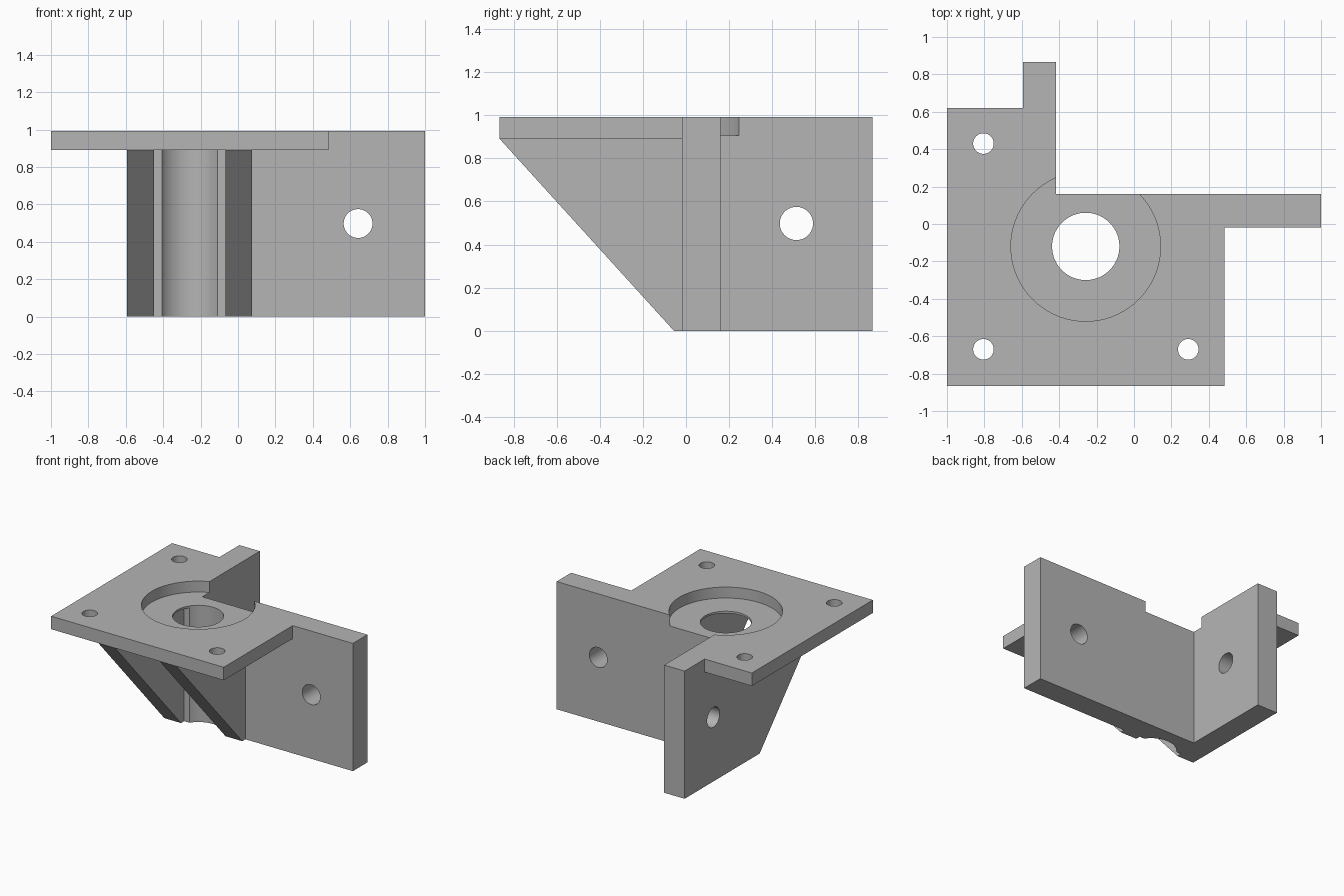
import bpy
import bmesh
import math
from mathutils import Matrix, Vector

cube = bpy.data.objects.get("Cube")
if cube:
    bpy.data.objects.remove(cube, do_unlink=True)

# Main dimensions
TOP, PLATE_Z, FLOOR_Z = 0.992, 0.891, 0.907
FRONT, BACK = -0.865, 0.865
WALL_FRONT, WALL_BACK = -0.018, 0.16
WALL_LEFT, WALL_RIGHT = -0.594, -0.418
BORE = (-0.258, -0.12)

grey = bpy.data.materials.new("plain_grey")
grey.use_nodes = True
colour = (0.46, 0.46, 0.46, 1)
grey.diffuse_color = colour
grey.node_tree.nodes["Principled BSDF"].inputs["Base Color"].default_value = colour


def finish(name, bm):
    bmesh.ops.recalc_face_normals(bm, faces=bm.faces)
    mesh = bpy.data.meshes.new(name)
    bm.to_mesh(mesh)
    bm.free()
    mesh.materials.append(grey)
    obj = bpy.data.objects.new(name, mesh)
    bpy.context.collection.objects.link(obj)
    return obj


def prism(name, points, direction):
    """Extrude a closed 3D outline along a direction."""
    bm = bmesh.new()
    face = bm.faces.new([bm.verts.new(p) for p in points])
    result = bmesh.ops.extrude_face_region(bm, geom=[face], use_keep_orig=True)
    moved = [v for v in result["geom"] if isinstance(v, bmesh.types.BMVert)]
    bmesh.ops.translate(bm, verts=moved, vec=direction)
    return finish(name, bm)


def cutter(name, centre, radius, depth, axis="Z"):
    turn = {"X": Matrix.Rotation(math.pi / 2, 4, "Y"),
            "Y": Matrix.Rotation(math.pi / 2, 4, "X"),
            "Z": Matrix.Identity(4)}[axis]
    bm = bmesh.new()
    bmesh.ops.create_cone(bm, cap_ends=True, segments=72, radius1=radius,
                          radius2=radius, depth=depth,
                          matrix=Matrix.Translation(Vector(centre)) @ turn)
    obj = finish(name, bm)
    obj.hide_render = True
    return obj


def combine(body, other, operation):
    mod = body.modifiers.new(other.name, "BOOLEAN")
    mod.operation, mod.solver, mod.object = operation, "EXACT", other
    bpy.context.view_layer.objects.active = body
    bpy.ops.object.modifier_apply(modifier=mod.name)
    bpy.data.objects.remove(other, do_unlink=True)


# Two upright walls meeting in a corner
walls = [(WALL_LEFT, WALL_FRONT), (1, WALL_FRONT), (1, WALL_BACK),
         (WALL_RIGHT, WALL_BACK), (WALL_RIGHT, BACK), (WALL_LEFT, BACK)]
bracket = prism("corner_bracket", [(x, y, 0) for x, y in walls], (0, 0, TOP))

# Flat mounting plate wrapped around the outside of the corner
plate = [(-1, FRONT), (0.483, FRONT), (0.483, WALL_FRONT),
         (WALL_LEFT, WALL_FRONT), (WALL_LEFT, 0.62), (-1, 0.62)]
combine(bracket, prism("mounting_plate", [(x, y, PLATE_Z) for x, y in plate],
                       (0, 0, TOP - PLATE_Z)), "UNION")

# Sloping gussets under the plate, either side of the bore
profile = [(WALL_FRONT, 0), (-0.056, 0), (FRONT, PLATE_Z), (WALL_FRONT, PLATE_Z)]
for side, x in (("right", WALL_LEFT), ("left", -0.068)):
    combine(bracket, prism(side + "_gusset", [(x, y, z) for y, z in profile],
                           (0.144, 0, 0)), "UNION")

# Round recess, central bore and screw holes
cuts = [cutter("recess", (*BORE, FLOOR_Z + 0.2), 0.4, 0.4),
        cutter("bore", (*BORE, 0.5), 0.18, 2),
        cutter("front_wall_hole", (0.642, 0.07, 0.498), 0.077, 0.6, "Y"),
        cutter("side_wall_hole", (-0.506, 0.512, 0.498), 0.077, 0.6, "X")]
for x, y in ((-0.805, 0.43), (-0.805, -0.67), (0.29, -0.67)):
    cuts.append(cutter("plate_hole", (x, y, TOP), 0.055, 0.6))
for cut in cuts:
    combine(bracket, cut, "DIFFERENCE")

# Smooth holes with crisp edges
bpy.ops.object.select_all(action="DESELECT")
bracket.select_set(True)
bpy.context.view_layer.objects.active = bracket
bpy.ops.object.shade_smooth_by_angle(angle=math.radians(30))
